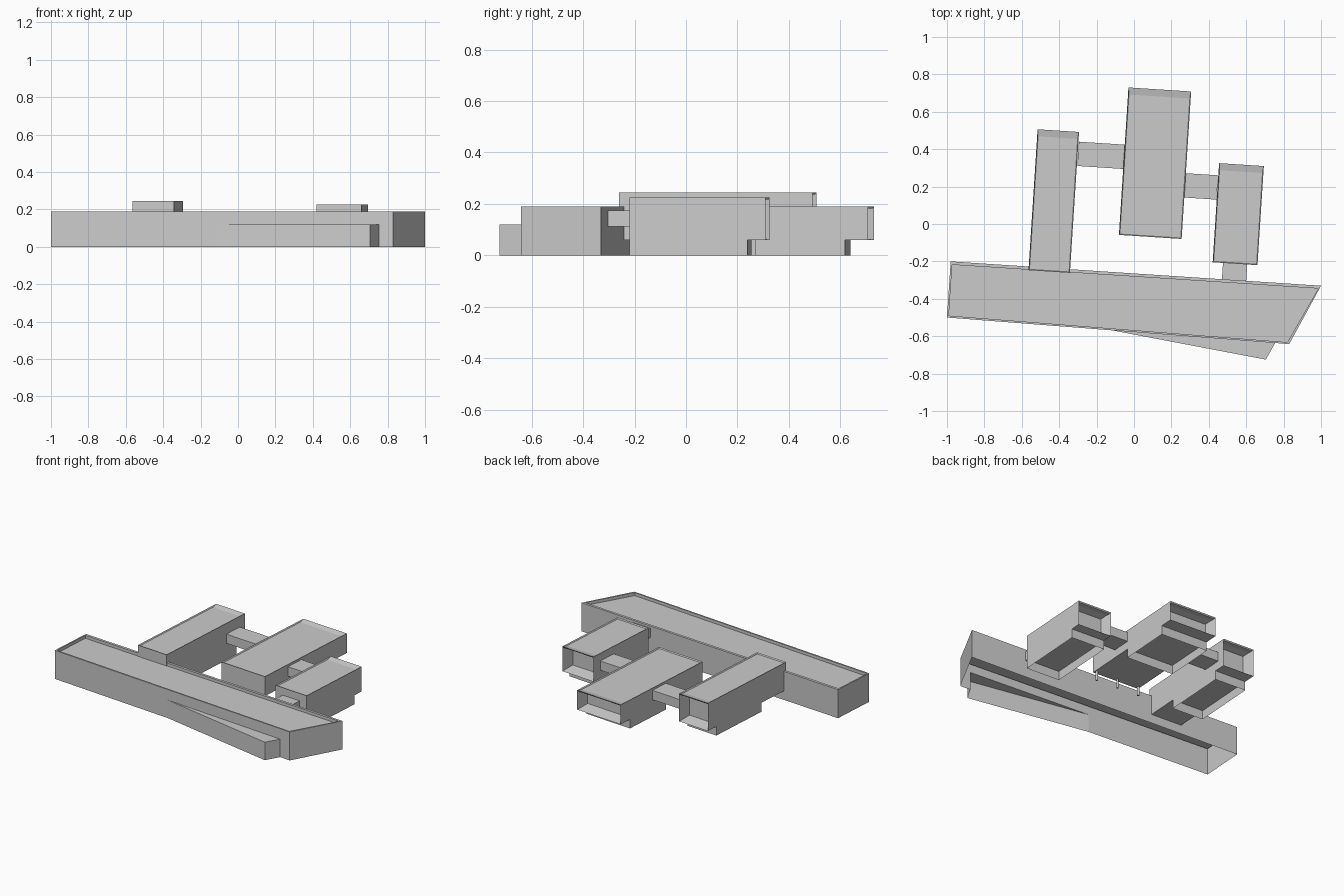
import bpy, bmesh, math
from mathutils import Vector

if "Cube" in bpy.data.objects:
    bpy.data.objects.remove(bpy.data.objects["Cube"])

# One plain concrete colour
concrete = bpy.data.materials.new("light_grey")
concrete.use_nodes = True
grey = (0.6, 0.6, 0.6, 1)
concrete.diffuse_color = grey
concrete.node_tree.nodes["Principled BSDF"].inputs["Base Color"].default_value = grey

TILT = math.radians(-3.7)
FLOOR = 0.06


def finish(bm, name, centre=(0, 0), turn=0):
    bmesh.ops.remove_doubles(bm, verts=bm.verts, dist=0.0001)
    bmesh.ops.recalc_face_normals(bm, faces=bm.faces)
    mesh = bpy.data.meshes.new(name)
    bm.to_mesh(mesh)
    bm.free()
    mesh.materials.append(concrete)
    ob = bpy.data.objects.new(name, mesh)
    ob.location = (centre[0], centre[1], 0)
    ob.rotation_euler.z = turn
    bpy.context.collection.objects.link(ob)
    return ob


def face(bm, points):
    return bm.faces.new([bm.verts.new(p) for p in points])


def add_box(bm, x0, x1, y0, y1, z0, z1):
    made = bmesh.ops.create_cube(bm, size=1)["verts"]
    for v in made:
        v.co = ((x0 + x1) / 2 + v.co.x * (x1 - x0),
                (y0 + y1) / 2 + v.co.y * (y1 - y0),
                (z0 + z1) / 2 + v.co.z * (z1 - z0))
    return made


def facing(bm, direction):
    bm.normal_update()
    return max(bm.faces, key=lambda f: f.normal.dot(Vector(direction)))


def recess(bm, direction, rim, depth):
    # Inset the face on one side and push it inwards
    f = facing(bm, direction)
    bmesh.ops.inset_region(bm, faces=[f], thickness=rim, use_even_offset=True)
    bmesh.ops.translate(bm, verts=f.verts, vec=Vector(direction) * -depth)


def wing(name, centre, width, length, top, base_from, base_to):
    w, l = width / 2, length / 2
    # Raised hall with a roof rim and a deep window bay at the back
    bm = bmesh.new()
    add_box(bm, -w, w, -l, l, FLOOR, top)
    recess(bm, (0, 1, 0), 0.017, 0.08)
    recess(bm, (0, 0, 1), 0.005, 0.008)
    finish(bm, name, centre, TILT)
    # Ground storey, open below
    bm = bmesh.new()
    add_box(bm, -w, w, base_from, base_to, 0, FLOOR)
    caps = [facing(bm, (0, 0, s)) for s in (1, -1)]
    bmesh.ops.delete(bm, geom=caps, context='FACES')
    finish(bm, name + "_base", centre, TILT)


# Long front building: open underneath, roof set below a parapet
H, ROOF = 0.19, 0.17
outer = [(-1, -0.5), (0.83, -0.642), (1, -0.33), (-0.98, -0.2)]
inner = [(-0.99, -0.49), (0.82, -0.632), (0.985, -0.345), (-0.972, -0.218)]
annex_start, annex_end, ANNEX_H = (-0.12, -0.568), (0.755, -0.636), 0.12
bm = bmesh.new()
for i in range(4):
    a, b = outer[i], outer[(i + 1) % 4]
    c, d = inner[i], inner[(i + 1) % 4]
    if i == 0:
        # Front wall with the opening to the annex
        face(bm, [(*a, 0), (*annex_start, 0), (*annex_start, ANNEX_H),
                  (*annex_end, ANNEX_H), (*annex_end, 0), (*b, 0), (*b, H), (*a, H)])
    else:
        face(bm, [(*a, 0), (*b, 0), (*b, H), (*a, H)])
    face(bm, [(*a, H), (*b, H), (*d, H), (*c, H)])
    face(bm, [(*c, H), (*d, H), (*d, ROOF), (*c, ROOF)])
face(bm, [(*p, ROOF) for p in inner])
finish(bm, "front_building")

# Wedge annex on the front wall
corner = (0.705, -0.725)
bm = bmesh.new()
face(bm, [(*p, ANNEX_H) for p in (annex_start, corner, annex_end)])
for a, b in ((annex_start, corner), (corner, annex_end)):
    face(bm, [(*a, 0), (*b, 0), (*b, ANNEX_H), (*a, ANNEX_H)])
finish(bm, "wedge_annex")

# Three rear wings
wing("left_wing", (-0.429, 0.1225), 0.222, 0.755, 0.245, -0.14, 0.295)
wing("middle_wing", (0.1125, 0.325), 0.336, 0.79, 0.19, -0.045, 0.305)
wing("right_wing", (0.5575, 0.0525), 0.24, 0.531, 0.225, -0.2655, 0.195)

# Columns under the front of the middle wing
for i in (-1, 0, 1):
    bm = bmesh.new()
    made = bmesh.ops.create_cone(bm, cap_ends=True, segments=12, radius1=0.007,
                                 radius2=0.007, depth=FLOOR)["verts"]
    bmesh.ops.translate(bm, verts=made, vec=(i * 0.155, -0.375, FLOOR / 2))
    finish(bm, "column", (0.1125, 0.325), TILT)

# Covered bridges between the buildings
for name, centre, sx, sy in (("left_bridge", (-0.174, 0.367), 0.25, 0.13),
                             ("right_bridge", (0.358, 0.201), 0.175, 0.13),
                             ("front_bridge", (0.538, -0.253), 0.13, 0.095)):
    bm = bmesh.new()
    add_box(bm, -sx / 2, sx / 2, -sy / 2, sy / 2, 0.113, 0.175)
    finish(bm, name, centre, TILT)
